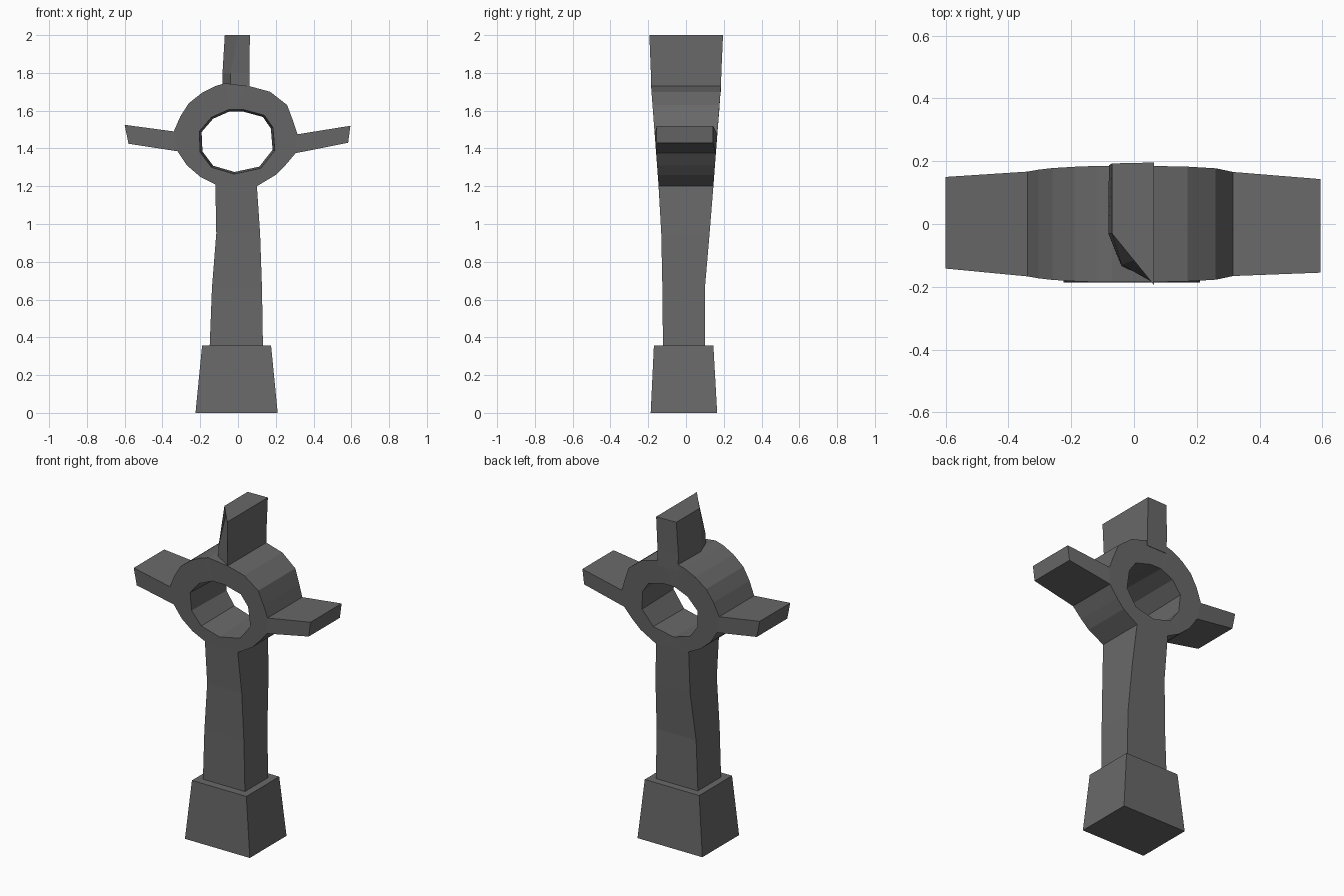
import bpy, bmesh
from mathutils import Vector

if "Cube" in bpy.data.objects:
    bpy.data.objects.remove(bpy.data.objects["Cube"])

stone = bpy.data.materials.new("dark grey stone")
stone.diffuse_color = (0.14, 0.14, 0.14, 1)
stone.use_nodes = True
stone.node_tree.nodes["Principled BSDF"].inputs["Base Color"].default_value = stone.diffuse_color


def finish(name, bm):
    bmesh.ops.recalc_face_normals(bm, faces=bm.faces)
    me = bpy.data.meshes.new(name)
    bm.to_mesh(me)
    bm.free()
    me.materials.append(stone)
    ob = bpy.data.objects.new(name, me)
    bpy.context.collection.objects.link(ob)
    return ob


def loft(name, loops, cap_start=True, cap_end=True):
    """Skin a list of equally long point loops with flat faces."""
    bm = bmesh.new()
    rows = [[bm.verts.new(p) for p in loop] for loop in loops]
    n = len(rows[0])
    for a, b in zip(rows, rows[1:]):
        for i in range(n):
            j = (i + 1) % n
            bm.faces.new((a[i], a[j], b[j], b[i]))
    if cap_start:
        bm.faces.new(rows[0])
    if cap_end:
        bm.faces.new(rows[-1])
    return finish(name, bm)


def rect(x0, x1, y0, y1, z):
    return [(x0, y0, z), (x1, y0, z), (x1, y1, z), (x0, y1, z)]


def depth(z):
    """Front and back y of the wheel, which thickens with height."""
    t = min(max((z - 1.2) / 0.53, 0), 1)
    return -0.145 - 0.04 * t, 0.145 + 0.04 * t


# Tapered plinth
loft("plinth", [rect(-0.225, 0.21, -0.187, 0.165, 0),
                rect(-0.19, 0.175, -0.17, 0.145, 0.357)])

# Shaft, narrowing in width and flaring in depth towards the wheel
low_l, low_r = (-0.12, 1.21), (0.10, 1.20)
seam = [(low_l[0], depth(low_l[1])[0], low_l[1]), (low_r[0], depth(low_r[1])[0], low_r[1]),
        (low_r[0], depth(low_r[1])[1], low_r[1]), (low_l[0], depth(low_l[1])[1], low_l[1])]
loft("shaft", [rect(-0.15, 0.132, -0.122, 0.10, 0.35),
               rect(-0.138, 0.127, -0.125, 0.10, 0.66),
               rect(-0.115, 0.117, -0.131, 0.125, 0.95),
               seam], True, False)

# Wheel: irregular outer outline and hole, both seen from the front
outer = [low_r, (0.20, 1.26), (0.25, 1.31), (0.305, 1.375),
         (0.315, 1.475), (0.29, 1.55), (0.26, 1.63), (0.17, 1.70), (0.06, 1.73),
         (-0.07, 1.745), (-0.12, 1.73), (-0.19, 1.695), (-0.26, 1.64), (-0.305, 1.57),
         (-0.34, 1.49), (-0.32, 1.385), (-0.27, 1.31), (-0.20, 1.25), low_l]
hole = [(-0.02, 1.265), (0.12, 1.295), (0.195, 1.39), (0.185, 1.51), (0.14, 1.575),
        (0.03, 1.605), (-0.05, 1.605), (-0.14, 1.565), (-0.205, 1.49), (-0.20, 1.38),
        (-0.14, 1.30)]
open_edges = {3, 14, 18}          # where the arms and shaft join on

bm = bmesh.new()
loops = {}
for side in (0, 1):
    edges = []
    for key, pts in (("outer", outer), ("hole", hole)):
        k = 0.94 if side and key == "hole" else 1
        vs = [bm.verts.new((x * k, depth(z)[side], 1.44 + (z - 1.44) * k)) for x, z in pts]
        loops[key, side] = vs
        edges += [bm.edges.new((vs[i - 1], vs[i])) for i in range(len(vs))]
    bmesh.ops.triangle_fill(bm, use_beauty=True, edges=edges, normal=Vector((0, -1, 0)))
for key in ("outer", "hole"):
    f, b = loops[key, 0], loops[key, 1]
    for i in range(len(f)):
        j = (i + 1) % len(f)
        if key == "outer" and i in open_edges:
            continue
        bm.faces.new((f[i], f[j], b[j], b[i]))
finish("wheel", bm)


# Arms, rising slightly towards their ends
def arm(name, root_low, root_high, end_low, end_high, y0, y1):
    (xa, za), (xb, zb) = root_low, root_high
    root = [(xa, depth(za)[0], za), (xb, depth(zb)[0], zb),
            (xb, depth(zb)[1], zb), (xa, depth(za)[1], za)]
    (xa, za), (xb, zb) = end_low, end_high
    end = [(xa, y0, za), (xb, y0, zb), (xb, y1, zb), (xa, y1, za)]
    loft(name, [root, end], False, True)


arm("right_arm", outer[3], outer[4], (0.583, 1.43), (0.595, 1.52), -0.155, 0.143)
arm("left_arm", outer[15], outer[14], (-0.58, 1.425), (-0.60, 1.525), -0.142, 0.15)

# Head block with its front left corner broken away
loft("head", [
    [(-0.075, 0.185, 1.70), (0.06, 0.185, 1.70), (0.06, -0.183, 1.70),
     (-0.04, -0.135, 1.70), (-0.08, -0.03, 1.70)],
    [(-0.08, 0.187, 1.80), (0.06, 0.187, 1.80), (0.06, -0.186, 1.80),
     (-0.04, -0.13, 1.80), (-0.082, -0.03, 1.80)],
    [(-0.07, 0.193, 2.0), (0.063, 0.196, 2.0), (0.063, -0.194, 2.0),
     (0.0, -0.116, 2.0), (-0.07, -0.03, 2.0)]])
